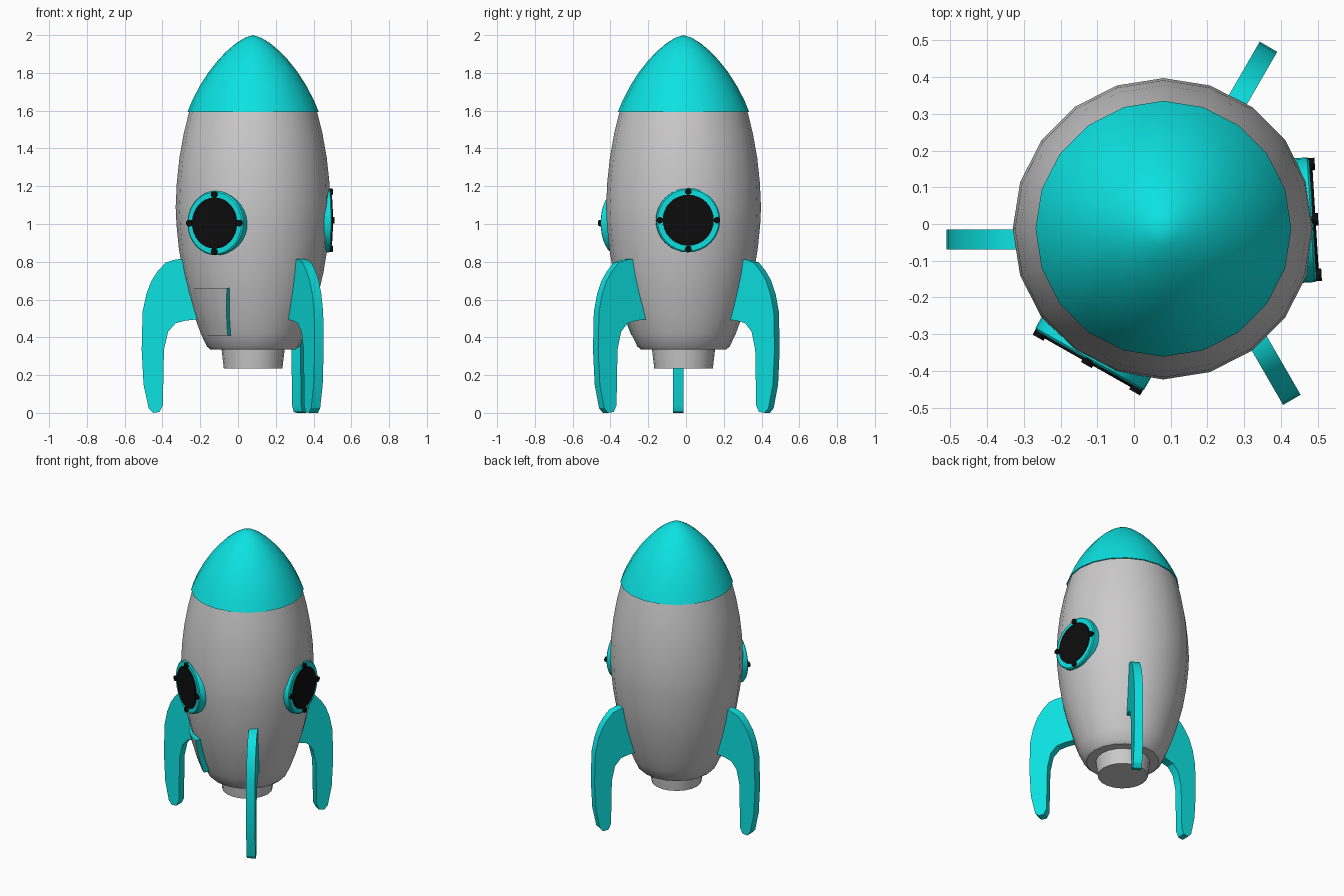
import bpy, bmesh, math
from mathutils import Matrix, Vector

if "Cube" in bpy.data.objects:
    bpy.data.objects.remove(bpy.data.objects["Cube"], do_unlink=True)

AXIS = Vector((0.08, -0.013, 0))     # hull axis
SIDES = 20


def material(name, color):
    m = bpy.data.materials.new(name)
    m.use_nodes = True
    m.diffuse_color = (*color, 1)
    m.node_tree.nodes["Principled BSDF"].inputs["Base Color"].default_value = (*color, 1)
    return m


GREY = material("hull grey", (0.6, 0.59, 0.59))
TEAL = material("turquoise", (0.004, 0.76, 0.76))
BLACK = material("window black", (0.004, 0.004, 0.004))


def finish(name, bm, mats, matrix=None, angle=30):
    bmesh.ops.recalc_face_normals(bm, faces=bm.faces)
    me = bpy.data.meshes.new(name)
    bm.to_mesh(me)
    bm.free()
    for m in mats:
        me.materials.append(m)
    ob = bpy.data.objects.new(name, me)
    bpy.context.collection.objects.link(ob)
    ob.matrix_world = matrix or Matrix.Translation(AXIS)
    bpy.ops.object.select_all(action="DESELECT")
    ob.select_set(True)
    bpy.context.view_layer.objects.active = ob
    bpy.ops.object.shade_smooth_by_angle(angle=math.radians(angle))
    return ob


def revolve(name, profile, mat, sides=SIDES, matrix=None):
    """Turn an (r, z) profile around z and close both ends."""
    bm = bmesh.new()
    rings = []
    for r, z in profile:
        if r == 0:
            rings.append([bm.verts.new((0, 0, z))] * sides)
        else:
            rings.append([bm.verts.new((r * math.cos(math.tau * i / sides),
                                        r * math.sin(math.tau * i / sides), z))
                          for i in range(sides)])
    for low, high in zip(rings, rings[1:]):
        for i in range(sides):
            j = (i + 1) % sides
            corners = dict.fromkeys((low[i], low[j], high[j], high[i]))
            bm.faces.new(list(corners))
    for ring, (r, z) in ((rings[0], profile[0]), (rings[-1], profile[-1])):
        if r > 0:
            bm.faces.new(ring)
    return finish(name, bm, [mat], matrix)


# Hull, nose cap and engine nozzle
HULL = [(0.225, 0.335), (0.245, 0.352), (0.277, 0.42), (0.31, 0.51), (0.345, 0.63),
        (0.372, 0.74), (0.393, 0.87), (0.406, 1.0), (0.41, 1.09), (0.404, 1.22),
        (0.39, 1.35), (0.367, 1.48), (0.335, 1.61)]
revolve("hull", HULL, GREY)
revolve("nose_cap", [(0.348, 1.592), (0.322, 1.655), (0.28, 1.735), (0.235, 1.805),
                     (0.185, 1.868), (0.14, 1.915), (0.09, 1.957), (0.045, 1.985),
                     (0, 2.0)], TEAL)
revolve("nozzle", [(0.155, 0.235), (0.168, 0.345)], GREY)

# Landing fins: side outline as (distance from axis, height)
FIN = [(0.2, 0.5), (0.30, 0.495), (0.36, 0.488), (0.41, 0.475), (0.45, 0.43), (0.472, 0.335),
       (0.478, 0.04), (0.495, 0.005), (0.53, 0), (0.553, 0.025), (0.58, 0.15),
       (0.59, 0.335), (0.585, 0.535), (0.565, 0.63), (0.538, 0.70), (0.505, 0.75),
       (0.464, 0.795), (0.42, 0.81), (0.37, 0.817), (0.3, 0.817)]
THICK = 0.055


def fin(name, azimuth, inward, sideways):
    bm = bmesh.new()
    face = bm.faces.new([bm.verts.new((r - inward, -THICK / 2, z)) for r, z in FIN])
    ext = bmesh.ops.extrude_face_region(bm, geom=[face])
    bmesh.ops.translate(bm, vec=(0, THICK, 0),
                        verts=[v for v in ext["geom"] if isinstance(v, bmesh.types.BMVert)])
    place = (Matrix.Translation(AXIS) @ Matrix.Rotation(math.radians(azimuth), 4, "Z")
             @ Matrix.Translation((0, sideways, 0)))
    finish(name, bm, [TEAL], place)


fin("right_fin", 180, 0, 0.029)
fin("front_left_fin", 300, 0.012, 0.07)
fin("back_left_fin", 60, 0.018, 0)


# Portholes: rim, dark pane and four bolts, with local z pointing outward
def porthole(prefix, azimuth, height, out):
    place = (Matrix.Translation(AXIS + Vector((0, 0, height)))
             @ Matrix.Rotation(math.radians(azimuth), 4, "Z")
             @ Matrix.Rotation(math.pi / 2, 4, "Y"))
    revolve(prefix + "_rim", [(0.17, 0.345), (0.17, out - 0.006), (0.163, out)], TEAL, 32, place)
    revolve(prefix + "_pane", [(0.135, out - 0.01), (0.135, out + 0.007)], BLACK, 32, place)
    for i in range(4):
        a = math.pi / 2 * i
        spot = Matrix.Translation((0.151 * math.cos(a), 0.151 * math.sin(a), 0))
        revolve(f"{prefix}_bolt_{i + 1}", [(0.017, out - 0.01), (0.017, out + 0.014)],
                BLACK, 12, place @ spot)


porthole("left_porthole", 3.5, 1.02, 0.408)
porthole("front_porthole", 240.5, 1.005, 0.412)


# Hatch: curved door standing slightly ajar, grey skin with turquoise edges
def hull_radius(z):
    for (r0, z0), (r1, z1) in zip(HULL, HULL[1:]):
        if z0 <= z <= z1:
            return r0 + (r1 - r0) * (z - z0) / (z1 - z0)
    return HULL[0][0]


COLS, ROWS = 8, 5
bm = bmesh.new()
grid = []
for c in range(COLS + 1):
    t = c / COLS
    column = []
    for k in range(ROWS + 1):
        s = k / ROWS
        z = 0.41 + 0.25 * s
        a = math.radians(198 + (46 + 5 * s) * t)
        r = hull_radius(z) - 0.008 + 0.043 * t
        column.append(bm.verts.new((r * math.cos(a), r * math.sin(a), z)))
    grid.append(column)
skin = [bm.faces.new((grid[c][k], grid[c + 1][k], grid[c + 1][k + 1], grid[c][k + 1]))
        for c in range(COLS) for k in range(ROWS)]
bmesh.ops.recalc_face_normals(bm, faces=bm.faces)
inner = bmesh.ops.extrude_face_region(bm, geom=skin, use_keep_orig=True)
for v in inner["geom"]:
    if isinstance(v, bmesh.types.BMVert):
        shrink = 1 - 0.05 / math.hypot(v.co.x, v.co.y)
        v.co.x *= shrink
        v.co.y *= shrink
kept = set(skin) | {f for f in inner["geom"] if isinstance(f, bmesh.types.BMFace)}
for f in bm.faces:
    f.material_index = 0 if f in kept else 1
finish("hatch", bm, [GREY, TEAL])
